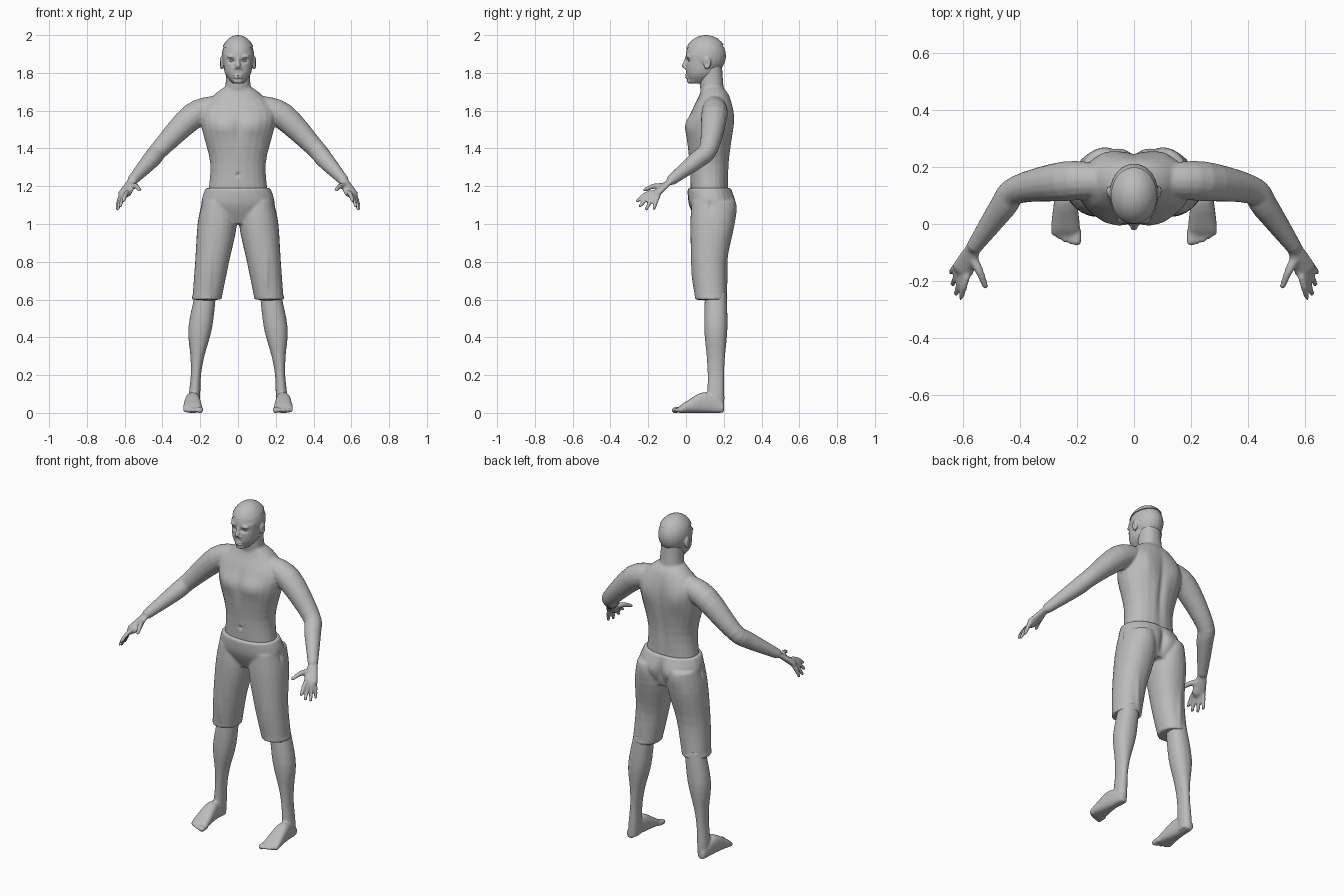
import bpy, bmesh, math
from mathutils import Vector, Matrix

default_cube = bpy.data.objects.get("Cube")
if default_cube:
    bpy.data.objects.remove(default_cube)

grey = bpy.data.materials.new("plain grey")
grey.use_nodes = True
grey.diffuse_color = (.5, .5, .5, 1)
grey.node_tree.nodes["Principled BSDF"].inputs["Base Color"].default_value = grey.diffuse_color


def spline(rows, steps=4):
    """Catmull-Rom interpolation of a few section rows."""
    points = [Vector(row) for row in rows]
    last = len(points) - 1
    result = []
    for i in range(last):
        before, start = points[max(i - 1, 0)], points[i]
        end, after = points[i + 1], points[min(i + 2, last)]
        for step in range(steps):
            t = step / steps
            leave, arrive = (end - before) / 2, (after - start) / 2
            ease = t * t * (3 - 2 * t)
            result.append(start * (1 - ease) + end * ease
                          + leave * t * (1 - t) ** 2 - arrive * t * t * (1 - t))
    return result + [points[last]]


def loft(bm, rings, power=2.0, sides=24):
    """Skin closed super-ellipse rings given as (centre, u axis, v axis)."""
    loops = []
    for centre, u, v in rings:
        loop = []
        for i in range(sides):
            angle = math.tau * i / sides
            c, s = math.cos(angle), math.sin(angle)
            along_u = math.copysign(abs(c) ** (2 / power), c)
            along_v = math.copysign(abs(s) ** (2 / power), s)
            loop.append(bm.verts.new(centre + u * along_u + v * along_v))
        loops.append(loop)
    for lower, upper in zip(loops, loops[1:]):
        for i in range(sides):
            bm.faces.new((lower[i - 1], lower[i], upper[i], upper[i - 1]))
    bm.faces.new(loops[0][::-1])
    bm.faces.new(loops[-1])


def stack(bm, rows, side=1):
    """Level sections: height, middle x, half width, middle y, half depth."""
    loft(bm, [(Vector((side * x, y, z)), Vector((width, 0, 0)), Vector((0, depth, 0)))
              for z, x, width, y, depth in spline(rows)], power=2.2)


def tube(bm, rows, side=1, flat=1.0):
    """Limb through (x, y, z, radius) rows with a rounded tip."""
    path = spline(rows)
    tip = path[-1] + (path[-1] - path[-2]).normalized() * path[-1].w * .7
    tip.w = path[-1].w / 2
    path.append(tip)
    centres = [Vector((side * p.x, p.y, p.z)) for p in path]
    rings = []
    for i, centre in enumerate(centres):
        ahead = centres[min(i + 1, len(path) - 1)] - centres[max(i - 1, 0)]
        u = ahead.cross(Vector((0, 0, 1))).normalized()
        v = u.cross(ahead).normalized()
        rings.append((centre, u * path[i].w, v * path[i].w * flat))
    loft(bm, rings, sides=16)


def ball(bm, centre, size, side=1):
    x, y, z = centre
    place = Matrix.Translation((side * x, y, z)) @ Matrix.Diagonal((*size, 1))
    bmesh.ops.create_uvsphere(bm, u_segments=24, v_segments=16, radius=1, matrix=place)


def finish(bm, name):
    bmesh.ops.recalc_face_normals(bm, faces=bm.faces)
    mesh = bpy.data.meshes.new(name)
    bm.to_mesh(mesh)
    bm.free()
    part = bpy.data.objects.new(name, mesh)
    bpy.context.collection.objects.link(part)
    mesh.materials.append(grey)
    mesh.shade_smooth()
    return part


def fuse(part, voxel, patches):
    """Merge overlapping volumes, then raise or sink soft mirrored patches."""
    remesh = part.modifiers.new("fuse", "REMESH")
    remesh.mode, remesh.voxel_size = "VOXEL", voxel
    relax = part.modifiers.new("relax", "SMOOTH")
    relax.factor, relax.iterations = .5, 3
    graph = bpy.context.evaluated_depsgraph_get()
    skin = bpy.data.meshes.new_from_object(part.evaluated_get(graph))
    part.modifiers.clear()
    part.data = skin
    bm = bmesh.new()
    bm.from_mesh(skin)
    for (cx, cy, cz), (sx, sy, sz), height in patches:
        for vertex in bm.verts:
            x, y, z = vertex.co
            up = (z - cz) / sz
            if abs(up) < 2.5:
                reach = up * up + ((abs(x) - cx) / sx) ** 2 + ((y - cy) / sy) ** 2
                if reach < 6:
                    vertex.co += vertex.normal * (height * math.exp(-reach))
    bm.to_mesh(skin)
    bm.free()
    skin.materials.clear()
    skin.materials.append(grey)
    skin.shade_smooth()


# Torso and neck
bm = bmesh.new()
stack(bm, [(1.15, 0, .16, .125, .1), (1.32, 0, .147, .123, .105), (1.5, 0, .19, .125, .125),
           (1.6, 0, .2, .14, .11), (1.68, 0, .13, .15, .08), (1.72, 0, .08, .14, .06)])
stack(bm, [(1.65, 0, .08, .15, .06), (1.74, 0, .066, .135, .063), (1.85, 0, .06, .13, .06)])

wrist, palm = (.56, -.08, 1.23), (.6, -.16, 1.16)
index_base, index_tip = Vector((.585, -.18, 1.17)), Vector((.607, -.26, 1.12))
little_base, little_tip = Vector((.62, -.145, 1.15)), Vector((.642, -.17, 1.08))

for side in (1, -1):
    # Arm and palm
    tube(bm, [(.12, .15, 1.62, .06), (.24, .15, 1.57, .07), (.41, .12, 1.4, .05),
              (.46, .06, 1.34, .047), (*wrist, .028)], side)
    tube(bm, [(*wrist, .027), (*palm, .04)], side, flat=.5)
    # Fingers fan out from index to little finger, longest in the middle
    for i in range(4):
        base = index_base.lerp(little_base, i / 3)
        tip = index_tip.lerp(little_tip, i / 3)
        tip += (tip - base).normalized() * .024 * math.sin(math.pi * i / 3)
        knuckle = base.lerp(tip, .5) + Vector((0, 0, .008))
        tube(bm, [(*base, .012), (*knuckle, .012), (*tip, .009)], side)
    tube(bm, [(.565, -.12, 1.2, .018), (.54, -.17, 1.2, .014), (.52, -.22, 1.18, .01)], side)
    # Lower leg, deeper than it is wide at the ankle
    stack(bm, [(z, x, width, .158, width / 2 + .03) for z, x, width in
               ((.64, .17, .055), (.45, .2, .063), (.3, .215, .037),
                (.2, .223, .027), (.1, .23, .03), (.01, .235, .03))], side)
    # Foot
    loft(bm, [(Vector((side * .24, y, top / 2)), Vector((width, 0, 0)), Vector((0, 0, top / 2)))
              for y, width, top in spline([(.2, .02, .05), (.1, .037, .11),
                                           (0, .05, .06), (-.04, .05, .03)])], power=2.6)
    # Toes
    for i in range(5):
        x, radius = .2 + .02 * i, .011 if i else .016
        tube(bm, [(x, -.02, .018, radius), (x, .002 * i * i - .065, .014, radius)], side)

# Chest, breastbone, navel, shoulder blades and spine
fuse(finish(bm, "body"), .007, [
    ((.08, 0, 1.52), (.07, .06, .05), .012),
    ((0, 0, 1.5), (.02, .06, .1), -.008),
    ((0, .02, 1.26), (.01, .03, .01), -.01),
    ((.1, .25, 1.55), (.05, .05, .08), .012),
    ((0, .24, 1.42), (.02, .05, .2), -.012)])

# Head: cranium, jaw, nose, lips, chin, brows and ears
skull = Vector((0, .105, 1.89))
bm = bmesh.new()
ball(bm, skull, (.086, .107, .104))
stack(bm, [(1.745, 0, .03, .06, .04), (1.8, 0, .07, .08, .08), (1.9, 0, .08, .08, .08)])
tube(bm, [(0, .008, 1.885, .009), (0, -.01, 1.835, .014)])
for height in (1.776, 1.787):
    ball(bm, (0, .005, height), (.024, .011, .006))
ball(bm, (0, .018, 1.757), (.026, .014, .013))
for side in (1, -1):
    ball(bm, (.013, .003, 1.825), (.009, .012, .008), side)
    ball(bm, (.034, .014, 1.887), (.026, .015, .008), side)
    ball(bm, (.087, .112, 1.853), (.012, .02, .034), side)

# Eye sockets, mouth line and ear hollows
fuse(finish(bm, "head"), .005, [
    ((.034, 0, 1.864), (.018, .03, .01), -.014),
    ((0, 0, 1.781), (.024, .02, .003), -.006),
    ((.1, .108, 1.85), (.02, .01, .015), -.008)])

# Eyes
bm = bmesh.new()
for side in (1, -1):
    ball(bm, (.034, .024, 1.864), (.013, .012, .007), side)
finish(bm, "eyes")

# Hair cap, cut along a line that rises to the back
bm = bmesh.new()
ball(bm, skull, (.091, .112, .11))
bmesh.ops.bisect_plane(bm, geom=bm.verts[:] + bm.edges[:] + bm.faces[:],
                       plane_co=skull + Vector((0, 0, .05)), plane_no=(0, -.1, 1),
                       clear_inner=True)
rim = [edge for edge in bm.edges if edge.is_boundary]
bmesh.ops.holes_fill(bm, edges=rim)
for edge in rim:
    edge.smooth = False
finish(bm, "hair_cap")

# Knee-length shorts: hips, legs and rolled hems
bm = bmesh.new()
stack(bm, [(1.19, 0, .172, .124, .116), (1.1, 0, .195, .138, .122), (1, 0, .14, .145, .08)])
for side in (1, -1):
    stack(bm, [(.6, .165, .077, .133, .083), (.8, .137, .09, .123, .094),
               (1, .11, .104, .14, .117), (1.12, .11, .08, .143, .112)], side)
    ball(bm, (.165, .133, .61), (.081, .088, .016), side)

# Seat, seat cleft, pocket fold and cloth creases
fuse(finish(bm, "shorts"), .008, [
    ((.09, .26, 1.09), (.06, .05, .06), .012),
    ((0, .26, 1.09), (.02, .05, .07), -.02),
    ((.2, .13, 1.1), (.04, .01, .03), -.008),
    ((.15, .04, .72), (.012, .04, .1), .006),
    ((.15, .22, .72), (.012, .04, .1), .006)])
